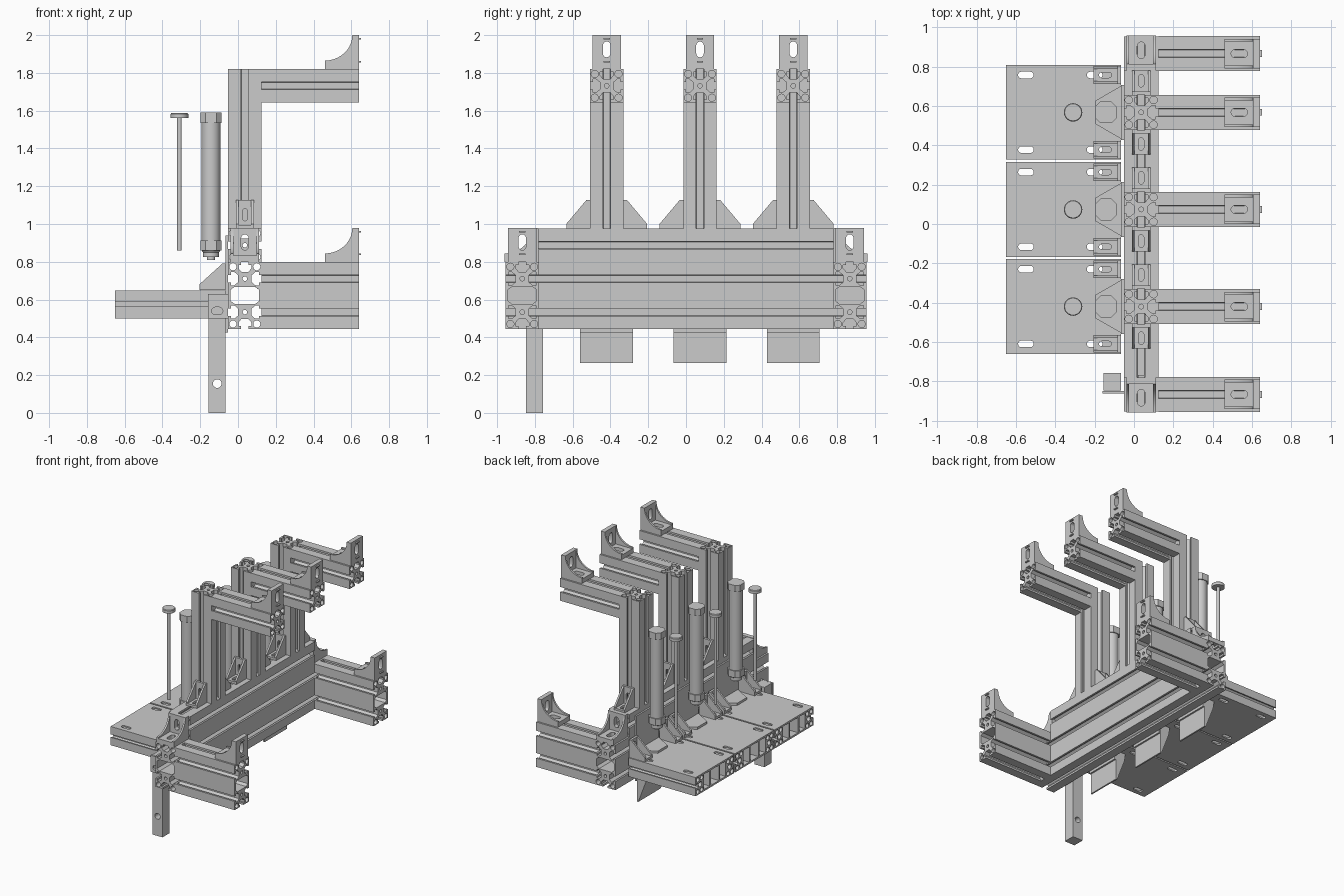
import bpy, bmesh, math
from mathutils import Matrix, Vector

if "Cube" in bpy.data.objects:
    bpy.data.objects.remove(bpy.data.objects["Cube"])

A = 0.0885                       # half of one square profile module
CX = 0.0365                      # centre line of beams and columns in x
ROWS = (-0.42, 0.074, 0.568)     # three repeated stations along y
ALONG_Z = Matrix.Identity(4)
ALONG_Y = Matrix.Rotation(math.pi / 2, 4, 'X')                      # local xy -> world xz
ALONG_X = Matrix(((0, 0, 1), (1, 0, 0), (0, 1, 0))).to_4x4()        # local xy -> world yz


def at(x, y, z, rot=ALONG_Z):
    return Matrix.Translation((x, y, z)) @ rot


def circle(x, y, r, n=16):
    return [(x + r * math.cos(2 * math.pi * i / n), y + r * math.sin(2 * math.pi * i / n)) for i in range(n)]


def rect(x0, y0, x1, y1):
    return [(x0, y0), (x1, y0), (x1, y1), (x0, y1)]


def slot(x, y, half, r, upright=True):
    pts = []
    for i in range(14):
        a = math.pi * (i if i < 7 else i - 1) / 6
        u, v = r * math.cos(a), r * math.sin(a) + (half - r) * (1 if i < 7 else -1)
        pts.append((x + u, y + v) if upright else (x + v, y + u))
    return pts


def extrude(loops, depth, M=ALONG_Z):
    """Fill outline with holes, extrude symmetrically, return a placed mesh."""
    cu = bpy.data.curves.new("tmp", 'CURVE')
    cu.dimensions, cu.fill_mode, cu.extrude = '2D', 'BOTH', depth / 2
    for loop in loops:
        sp = cu.splines.new('POLY')
        sp.points.add(len(loop) - 1)
        for p, (x, y) in zip(sp.points, loop):
            p.co = (x, y, 0, 1)
        sp.use_cyclic_u = True
    ob = bpy.data.objects.new("tmp", cu)
    bpy.context.collection.objects.link(ob)
    dg = bpy.context.evaluated_depsgraph_get()
    me = bpy.data.meshes.new_from_object(ob.evaluated_get(dg))
    bpy.data.objects.remove(ob)
    me.transform(M)
    return me


def place(name, me, M=ALONG_Z):
    ob = bpy.data.objects.new(name, me)
    ob.matrix_world = M
    bpy.context.collection.objects.link(ob)
    return ob


def merge(meshes):
    bm = bmesh.new()
    for m in meshes:
        bm.from_mesh(m)
    bmesh.ops.remove_doubles(bm, verts=bm.verts, dist=1e-5)
    bmesh.ops.recalc_face_normals(bm, faces=bm.faces)
    me = bpy.data.meshes.new("part")
    bm.to_mesh(me)
    return me


def box(x0, x1, y0, y1, z0, z1):
    return extrude([rect(x0, y0, x1, y1)], z1 - z0, at(0, 0, (z0 + z1) / 2))


def slotted(hw, hh, on_x, on_y, k=1.0):
    """Rectangle outline with T-slots: on_x = positions on top/bottom, on_y = on the sides."""
    half = [(-.02, 0), (-.02, .015), (-.035, .015), (-.035, .033), (-.018, .053)]
    tee = half + [(-u, v) for u, v in reversed(half)]
    pts = []
    for d, n, run, rise, pos in (((1, 0), (0, 1), hw, hh, on_x), ((0, 1), (-1, 0), hh, hw, on_y),
                                 ((-1, 0), (0, -1), hw, hh, on_x), ((0, -1), (1, 0), hh, hw, on_y)):
        path = [(-run, 0)] + [(p + u * k, v * k) for p in pos for u, v in tee]
        pts += [(d[0] * u + n[0] * (v - rise), d[1] * u + n[1] * (v - rise)) for u, v in path]
    return pts


# profile cross-sections
single = [slotted(A, A, [0], [0]), circle(0, 0, .012)]
single += [circle(sx * .063, sy * .063, .019) for sx in (-1, 1) for sy in (-1, 1)]
double = [slotted(A, 2 * A, [0], [-A, A]), circle(0, A, .012), circle(0, -A, .012)]
double += [circle(sx * .063, sy * (A + .063), .019) for sx in (-1, 1) for sy in (-1, 1)]
double.append([(-.075, -.03), (-.055, -.045), (.055, -.045), (.075, -.03),
               (.075, .03), (.055, .045), (-.055, .045), (-.075, .03)])


def beam(name, prof, length, M):
    place(name, merge([extrude(prof, length)]), M)


# base frame, side arms, upper rail
beam("main_beam", double, 1.91, at(CX, 0, .622, ALONG_Y))
beam("upper_rail", single, 1.56, at(CX, 0, .8875, ALONG_Y))
for y in (-.867, .867):
    beam("side_arm", double, .515, at(.3825, y, .622, ALONG_X))
# columns with top arms
for y in ROWS:
    beam("column", single, .844, at(CX, y, 1.398))
    beam("top_arm", single, .515, at(.3825, y, 1.7315, ALONG_X))


def bracket(s, w, t, wall, slot_half, slot_r):
    """Corner bracket: upright plate on local x=0, foot on z=0, two side walls."""
    up = extrude([rect(-w / 2, 0, w / 2, s), slot(0, s * .58, slot_half, slot_r)], t, at(t / 2, 0, 0, ALONG_X))
    foot = extrude([rect(t, -w / 2, s, w / 2), slot(s * .58, 0, slot_half, slot_r, False)], t, at(0, 0, t / 2))
    sides = [extrude([wall], .014, at(0, q * (w / 2 - .007), 0, ALONG_Y)) for q in (-1, 1)]
    return [up, foot] + sides


S, T = .18, .035
arc = [(0, 0), (S, 0)] + [(S - (S - T) * math.sin(i * math.pi / 20), S - (S - .045) * math.cos(i * math.pi / 20))
                          for i in range(11)] + [(0, S)]
pips = [box(-.012, 0, -.017, .017, z - .004, z + .004) for z in (.04, .16)]
curved = merge(bracket(S, .15, T, arc, .042, .02) + pips)
slope = [(0, 0), (.125, 0), (.125, .025), (.018, .152), (0, .152)]
straight = merge(bracket(.125, .095, .018, slope, .032, .014) +
                 [extrude([rect(-.0475, .125, .0475, .152)], .018, at(.009, 0, 0, ALONG_X))])
slope2 = [(0, 0), (.14, 0), (.14, .03), (.018, .14), (0, .14)]
plate_bracket = merge(bracket(.14, .09, .018, slope2, .032, .014))


def turn(deg):
    return Matrix.Rotation(math.radians(deg), 4, 'Z')


# end brackets on all arms
for y in ROWS:
    place("top_arm_bracket", curved, at(.64, y, 1.82, turn(180)))
for s in (-1, 1):
    place("side_arm_bracket", curved, at(.64, s * .867, .799, turn(180)))
    place("rail_end_bracket", curved, at(CX, s * .78, .799, turn(90 * s)))
    for y in ROWS:
        place("column_bracket", straight, at(CX, y + s * A, .976, turn(90 * s)))
        place("table_bracket", plate_bracket, at(-.065, y + s * .19, .65, turn(180)))

# table panels: hollow wide profiles with slots cut through
panel = [slotted(.241, .074, [], [0], .6), rect(-.05, -.06, .05, .06)]
for s in (-1, 1):
    panel.append(rect(*((.065, -.06, .135, .06) if s > 0 else (-.135, -.06, -.065, .06))))
    panel += [circle(s * px, q * .047, .018) for px in (.165, .213) for q in (-1, 1)]
    panel.append(circle(s * .183, 0, .02))
cutter = place("slot_cutter", merge([extrude([slot(x, s * .19, .04, .017, False)], .3)
                                     for x in (-.55, -.2) for s in (-1, 1)]))
cutter.hide_render = True
for y in ROWS:
    raw = place("table_panel", merge([extrude(panel, .585, at(-.3575, 0, 0, ALONG_X))]))
    mod = raw.modifiers.new("slots", 'BOOLEAN')
    mod.operation, mod.object = 'DIFFERENCE', cutter
    dg = bpy.context.evaluated_depsgraph_get()
    done = bpy.data.meshes.new_from_object(raw.evaluated_get(dg))
    raw.modifiers.clear()
    raw.data = done
    raw.location = (0, y, .575)
bpy.data.objects.remove(cutter)


def lathe(name, prof, x, y, n=24):
    """Stack of (radius, z) points turned around z."""
    bm = bmesh.new()
    rings = [[bm.verts.new((px, py, z)) for px, py in circle(x, y, r, n)] for r, z in prof]
    for a, b in zip(rings, rings[1:]):
        for i in range(n):
            bm.faces.new((a[i], a[(i + 1) % n], b[(i + 1) % n], b[i]))
    bm.faces.new(rings[0][::-1])
    bm.faces.new(rings[-1])
    me = bpy.data.meshes.new(name)
    bm.to_mesh(me)
    return place(name, me)


# cylinders, pins and mounts
for y in ROWS:
    lathe("cylinder_body", [(.022, .81), (.022, .825), (.043, .825), (.043, .85), (.05, .86), (.05, 1.57)], -.143, y)
    for z in (.885, 1.5625):
        octo = [(sx, sy) for sx, sy in ((.055, -.028), (.055, .028), (.028, .055), (-.028, .055),
                                        (-.055, .028), (-.055, -.028), (-.028, -.055), (.028, -.055))]
        place("cylinder_cap", merge([extrude([octo], .053)]), at(-.143, y, z))
    lathe("pin", [(.012, .86), (.012, 1.56), (.047, 1.56), (.047, 1.582), (.043, 1.587)], -.31, y)
    place("mount_plate", merge([box(-.065, -.052, y - .14, y + .14, .425, .94)]))
    place("mount_foot", merge([extrude([[(-.065, -.135), (-.065, .135), (-.195, .06), (-.195, -.06)]], .018)]),
          at(0, y, .659))
    wedge = [(-.066, .265), (-.066, .5), (-.155, .5), (-.145, .44), (-.078, .265)]
    place("mount_gusset", merge([extrude([wedge], .28)]), at(0, y, 0, ALONG_Y))

# support leg with cross hole and clamp plate
place("support_leg", merge([extrude([rect(-.155, 0, -.066, .63), circle(-.11, .155, .023)], .09)]),
      at(0, -.803, 0, ALONG_Y))
place("leg_clamp", merge([extrude([rect(-.16, .5, -.052, .63), slot(-.11, .54, .03, .02, False)], .014)]),
      at(0, -.856, 0, ALONG_Y))

# smooth round parts, keep edges sharp
for ob in bpy.context.scene.objects:
    ob.select_set(True)
    bpy.context.view_layer.objects.active = ob
bpy.ops.object.shade_smooth_by_angle(angle=math.radians(30))
